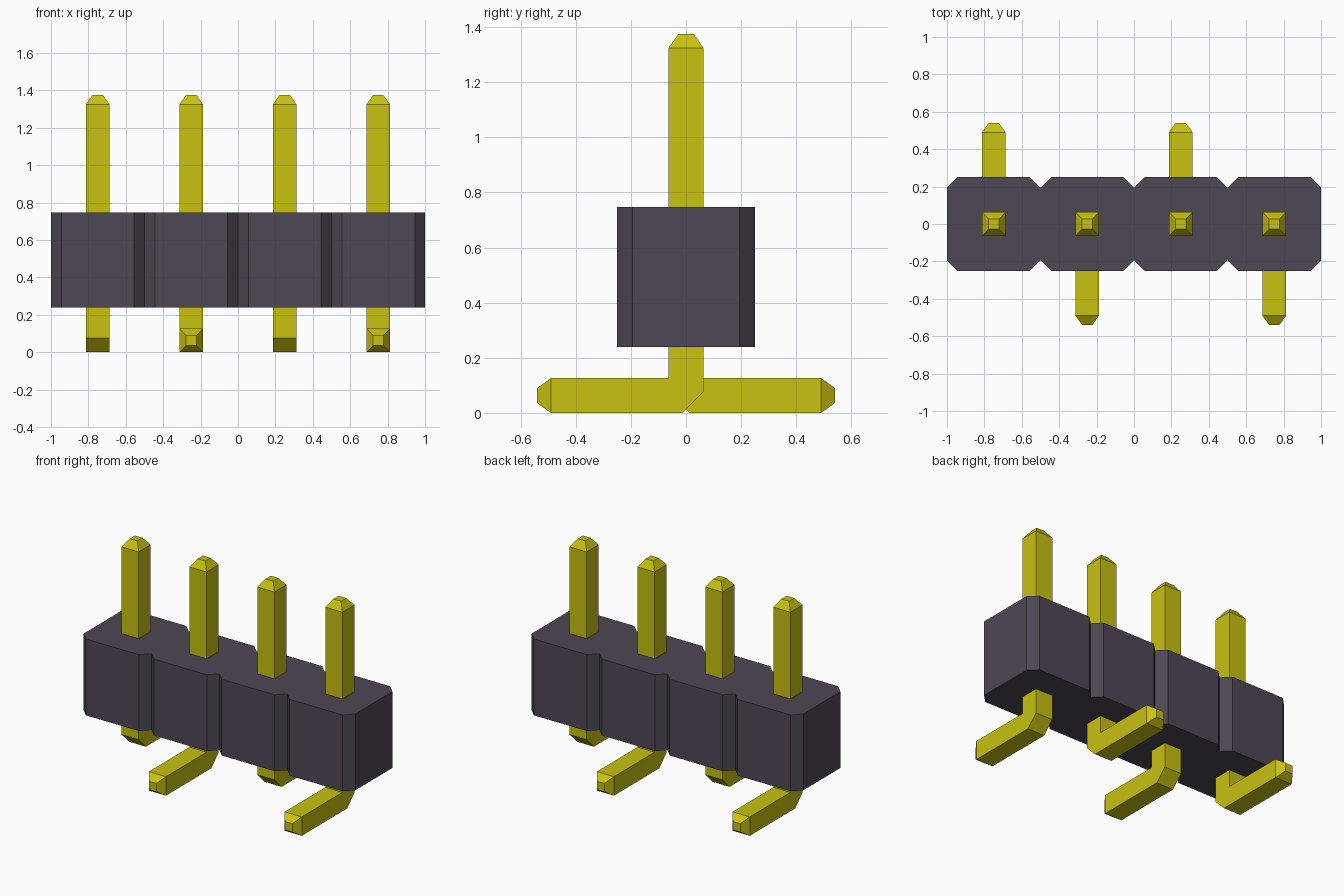
import bpy
import bmesh
from mathutils import Matrix, Vector

cube = bpy.data.objects.get("Cube")
if cube:
    bpy.data.objects.remove(cube, do_unlink=True)

PITCH = 0.5      # spacing of the pins
COUNT = 4
HALF = 0.063     # half the pin thickness


def make_material(name, rgb, metallic=0.0):
    mat = bpy.data.materials.new(name)
    mat.use_nodes = True
    mat.diffuse_color = (*rgb, 1)
    bsdf = mat.node_tree.nodes["Principled BSDF"]
    bsdf.inputs["Base Color"].default_value = (*rgb, 1)
    bsdf.inputs["Metallic"].default_value = metallic
    return mat


def extrude_profile(bm, points, offset):
    """Fill a closed outline and extrude it by the offset vector."""
    face = bm.faces.new([bm.verts.new(p) for p in points])
    new = bmesh.ops.extrude_face_region(bm, geom=[face], use_keep_orig=True)["geom"]
    verts = [g for g in new if isinstance(g, bmesh.types.BMVert)]
    bmesh.ops.translate(bm, verts=verts, vec=offset)
    bmesh.ops.recalc_face_normals(bm, faces=bm.faces[:])
    bm.normal_update()


def finish(bm, name, mat):
    mesh = bpy.data.meshes.new(name)
    bm.to_mesh(mesh)
    bm.free()
    mesh.materials.append(mat)
    obj = bpy.data.objects.new(name, mesh)
    bpy.context.collection.objects.link(obj)
    return obj


plastic = make_material("dark plastic", (0.078, 0.063, 0.090))
gold = make_material("yellow gold", (0.578, 0.540, 0.005))

# Housing: a row of chamfered blocks joined into one outline
W, C = 0.25, 0.055
centres = [(i - (COUNT - 1) / 2) * PITCH for i in range(COUNT)]
front = []
for cx in centres:
    front += [(cx - W, C - W), (cx - W + C, -W), (cx + W - C, -W)]
front.append((centres[-1] + W, C - W))
outline = front + [(-x, -y) for x, y in front]
bm = bmesh.new()
extrude_profile(bm, [(x, y, 0.24) for x, y in outline], (0, 0, 0.508))
finish(bm, "housing", plastic)

# Pin: bent profile with a cut outer corner, tapered at both ends
TOP, END = 1.325, 0.49
profile = [(HALF, TOP), (-HALF, TOP), (-HALF, 2 * HALF), (-END, 2 * HALF),
           (-END, 0), (-0.0125, 0), (HALF, 0.0755)]


def make_pin(name, x, turned):
    bm = bmesh.new()
    extrude_profile(bm, [(-HALF, y, z) for y, z in profile], (2 * HALF, 0, 0))
    ends = [f for f in bm.faces
            if f.calc_center_median().z > TOP - 0.001
            or f.calc_center_median().y < -END + 0.001]
    bmesh.ops.inset_individual(bm, faces=ends, thickness=0.05, depth=0.05)
    if turned:
        bm.transform(Matrix.Diagonal(Vector((-1, -1, 1, 1))))
    pin = finish(bm, name, gold)
    pin.location.x = x


# Feet alternate between back and front
for i, cx in enumerate(centres):
    make_pin(f"pin_{i + 1}", cx, i % 2 == 0)
